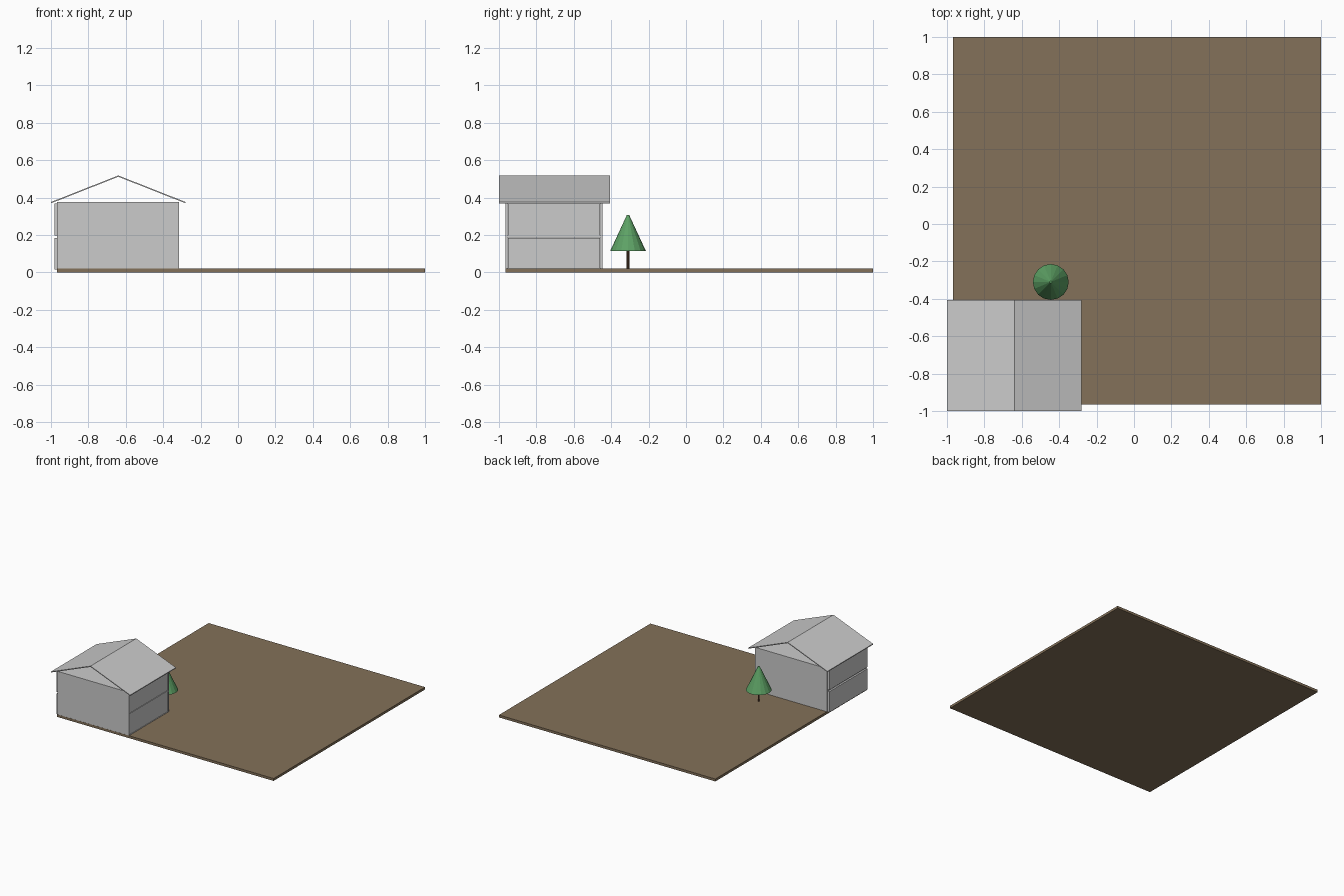
import bpy
import bmesh
from mathutils import Vector

if "Cube" in bpy.data.objects:
    bpy.data.objects.remove(bpy.data.objects["Cube"])


def material(name, rgb):
    m = bpy.data.materials.new(name)
    m.diffuse_color = (*rgb, 1)
    m.use_nodes = True
    m.node_tree.nodes["Principled BSDF"].inputs["Base Color"].default_value = m.diffuse_color
    return m


GREY = material("house grey", (0.60, 0.60, 0.60))
EARTH = material("earth brown", (0.23, 0.165, 0.10))
GREEN = material("leaf green", (0.11, 0.36, 0.13))
BARK = material("bark brown", (0.10, 0.05, 0.025))


def finish(name, bm, mat):
    bmesh.ops.recalc_face_normals(bm, faces=bm.faces)
    mesh = bpy.data.meshes.new(name)
    bm.to_mesh(mesh)
    bm.free()
    mesh.materials.append(mat)
    obj = bpy.data.objects.new(name, mesh)
    bpy.context.collection.objects.link(obj)
    return obj


def box(name, x, y, z, mat):
    """Box given by its (min, max) range on each axis."""
    bm = bmesh.new()
    bmesh.ops.create_cube(bm, size=1)
    for v in bm.verts:
        v.co = Vector([r[0] if c < 0 else r[1] for c, r in zip(v.co, (x, y, z))])
    return finish(name, bm, mat)


def cone(name, x, y, z, r1, r2, sides, mat):
    bm = bmesh.new()
    bmesh.ops.create_cone(bm, cap_ends=True, segments=sides, radius1=r1,
                          radius2=r2, depth=z[1] - z[0])
    bmesh.ops.translate(bm, verts=bm.verts, vec=(x, y, (z[0] + z[1]) / 2))
    return finish(name, bm, mat)


# Ground slab
box("ground", (-0.967, 1.0), (-0.966, 1.0), (0, 0.02), EARTH)

# Front and back walls
WALL_X = (-0.967, -0.315)
box("front_wall", WALL_X, (-0.965, -0.955), (0.02, 0.375), GREY)
box("back_wall", WALL_X, (-0.457, -0.447), (0.02, 0.375), GREY)

# Floor slabs between the walls
for name, z in (("ground_floor", (0.012, 0.023)), ("upper_floor", (0.185, 0.197)),
                ("ceiling", (0.365, 0.375))):
    box(name, WALL_X, (-0.955, -0.457), z, GREY)

# Side panels per storey: left ones stand proud, right ones are recessed
for side, x in (("left", (-0.982, -0.967)), ("right", (-0.333, -0.319))):
    for storey, z in (("lower", (0.014, 0.184)), ("upper", (0.198, 0.368))):
        box(f"{side}_{storey}_panel", x, (-0.953, -0.459), z, GREY)

# Thin gabled roof: a bent sheet profile extruded along y, with open gables
EAVE, RIDGE, THICK = 0.369, 0.511, 0.007
profile = [(-1.0, EAVE), (-0.64, RIDGE), (-0.28, EAVE),
           (-0.28, EAVE + THICK), (-0.64, RIDGE + THICK), (-1.0, EAVE + THICK)]
bm = bmesh.new()
face = bm.faces.new([bm.verts.new((x, -1.0, z)) for x, z in profile])
ext = bmesh.ops.extrude_face_region(bm, geom=[face])
bmesh.ops.translate(bm, vec=(0, 0.593, 0),
                    verts=[e for e in ext["geom"] if isinstance(e, bmesh.types.BMVert)])
finish("roof", bm, GREY)

# Tree
cone("tree_trunk", -0.445, -0.31, (0.02, 0.115), 0.007, 0.007, 10, BARK)
cone("tree_crown", -0.445, -0.31, (0.113, 0.307), 0.096, 0.006, 16, GREEN)
